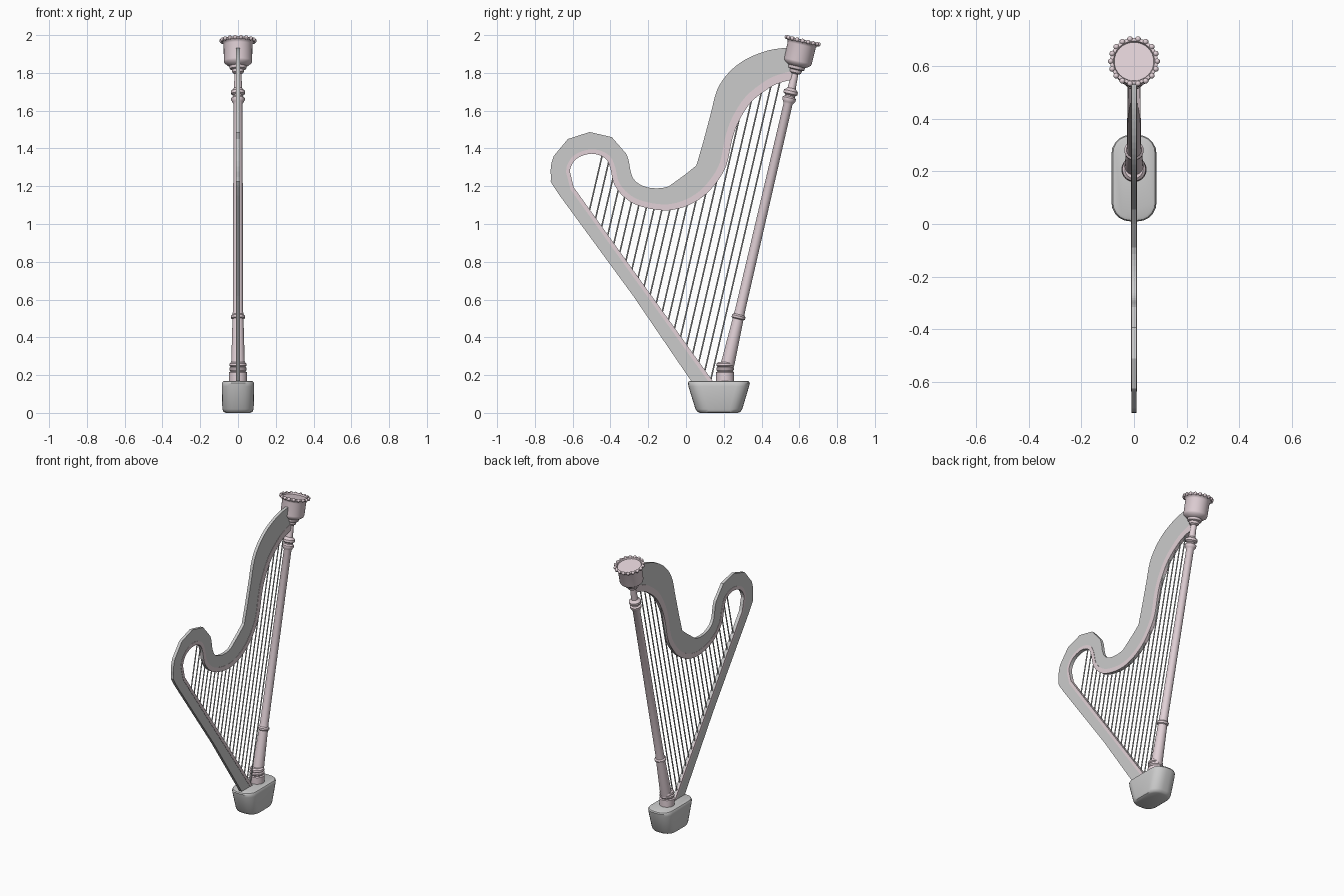
import bpy, bmesh, math
from mathutils import Vector, Matrix
from mathutils.geometry import intersect_line_line_2d

if "Cube" in bpy.data.objects:
    bpy.data.objects.remove(bpy.data.objects["Cube"])

pink = bpy.data.materials.new("pale_pink")
pink.diffuse_color = (0.76, 0.64, 0.68, 1)
pink.use_nodes = True
pink.node_tree.nodes["Principled BSDF"].inputs["Base Color"].default_value = pink.diffuse_color
TILT = math.atan(0.232)
FOOT = Vector((0, 0.2, 0.17))
LEAN = Matrix.Translation(FOOT) @ Matrix.Rotation(-TILT, 4, 'X')


def finish(name, bm, mat=None, smooth=True):
    bmesh.ops.recalc_face_normals(bm, faces=bm.faces)
    me = bpy.data.meshes.new(name)
    bm.to_mesh(me)
    bm.free()
    ob = bpy.data.objects.new(name, me)
    bpy.context.collection.objects.link(ob)
    if mat:
        me.materials.append(mat)
    if smooth:
        bpy.ops.object.select_all(action='DESELECT')
        ob.select_set(True)
        bpy.context.view_layer.objects.active = ob
        bpy.ops.object.shade_smooth_by_angle(angle=math.radians(35))
    return ob


def loft(bm, rings):
    """Skin closed rings of points and cap both ends."""
    rows = [[bm.verts.new(p) for p in r] for r in rings]
    n = len(rows[0])
    for a, b in zip(rows, rows[1:]):
        for i in range(n):
            bm.faces.new((a[i], a[(i + 1) % n], b[(i + 1) % n], b[i]))
    bm.faces.new(rows[0])
    bm.faces.new(rows[-1])


def lathe(name, profile, matrix, n=32):
    bm = bmesh.new()
    loft(bm, [[matrix @ Vector((r * math.cos(t), r * math.sin(t), z))
               for t in (2 * math.pi * i / n for i in range(n))] for r, z in profile])
    return finish(name, bm, pink)


def plate(name, outline, half, mat=None):
    """Flat y-z outline given thickness along x."""
    bm = bmesh.new()
    loft(bm, [[(x, p[0], p[1]) for p in outline] for x in (-half, half)])
    return finish(name, bm, mat, False)


def curve(points, rounded, steps=4):
    """Round off the listed segments of a polyline, keep the rest straight."""
    p = [Vector(q) for q in points]
    out = []
    for i in range(len(p) - 1):
        a, b, c, d = p[max(i - 1, 0)], p[i], p[i + 1], p[min(i + 2, len(p) - 1)]
        out.append(b)
        if i in rounded:
            for t in (k / steps for k in range(1, steps)):
                out.append(0.5 * (2 * b + (c - a) * t + (2 * a - 5 * b + 4 * c - d) * t * t
                                  + (3 * b - a - 3 * c + d) * t ** 3))
    return out + [p[-1]]


# Frame: neck, curl and soundboard arm
outer = [(0.58, 1.935), (0.50, 1.93), (0.415, 1.913), (0.31, 1.868), (0.225, 1.80),
         (0.165, 1.71), (0.13, 1.58), (0.09, 1.43), (0.055, 1.31), (0, 1.265),
         (-0.09, 1.2), (-0.18, 1.19), (-0.25, 1.213), (-0.288, 1.26), (-0.315, 1.37),
         (-0.393, 1.46), (-0.51, 1.487), (-0.625, 1.45), (-0.70, 1.36), (-0.715, 1.25),
         (-0.668, 1.15), (-0.28, 0.62), (0.04, 0.15)]
inner = [(0.565, 1.765), (0.50, 1.748), (0.44, 1.72), (0.345, 1.645), (0.28, 1.545),
         (0.245, 1.45), (0.215, 1.315), (0.165, 1.225), (0.09, 1.145), (-0.01, 1.09),
         (-0.12, 1.072), (-0.245, 1.095), (-0.325, 1.14), (-0.38, 1.21), (-0.402, 1.3),
         (-0.43, 1.35), (-0.5, 1.372), (-0.58, 1.345), (-0.615, 1.28), (-0.595, 1.195),
         (0.155, 0.15)]
pts = curve(inner, range(18))
rim = curve(outer, {0, 1, 2, 3, 4, 5, 10, 11, 12, 13, 18, 19})
plate("harp_frame", rim + pts[::-1], 0.01)

# Pink trim along the inner edge, narrowing towards the arm
offset = []
for i, p in enumerate(pts):
    d = (pts[min(i + 1, len(pts) - 1)] - pts[max(i - 1, 0)]).normalized()
    w = 0.045 - 0.025 * i / (len(pts) - 1)
    offset.append(p + Vector((d.y, -d.x)) * w)
plate("inner_trim", pts + offset[::-1], 0.0118, pink)

# Strings, parallel to the column, from the arm up to the neck
COUNT = 21
direction = Vector((math.sin(TILT), math.cos(TILT)))
bm = bmesh.new()
for k in range(COUNT):
    low = pts[-2].lerp(pts[-1], 0.113 + 0.857 * k / (COUNT - 1))
    start = low + direction * 0.02
    hits = [intersect_line_line_2d(start, start + direction * 3, a, b)
            for a, b in zip(pts[:-2], pts[1:-1])]
    hits = [h for h in hits if h]
    if not hits:
        continue
    top = min(hits, key=lambda h: (h - start).length) + direction * 0.012
    low = low - direction * 0.008
    mid = (low + top) / 2
    bmesh.ops.create_cone(bm, cap_ends=True, segments=8, radius1=0.004, radius2=0.004,
                          depth=(top - low).length,
                          matrix=Matrix.Translation((0, mid.x, mid.y)) @ Matrix.Rotation(-TILT, 4, 'X'))
finish("strings", bm)

# Leaning column with rings
lathe("column", [(0.035, 0.02), (0.036, 0.095), (0.029, 0.335), (0.036, 0.34), (0.037, 0.352),
                 (0.029, 0.36), (0.027, 0.38), (0.024, 1.505), (0.03, 1.515), (0.036, 1.525),
                 (0.036, 1.537), (0.027, 1.545), (0.027, 1.552), (0.038, 1.56), (0.038, 1.575),
                 (0.028, 1.583), (0.022, 1.59), (0.016, 1.70)], LEAN)

# Upright collar at the column foot
lathe("column_collar", [(0.048, -0.02), (0.048, 0.045), (0.04, 0.05), (0.046, 0.058),
                        (0.046, 0.068), (0.039, 0.074), (0.046, 0.08), (0.044, 0.092),
                        (0.034, 0.1)], Matrix.Translation(FOOT + Vector((0, 0.007, 0))))

# Crown cup with recessed top
lathe("crown", [(0.02, 1.668), (0.03, 1.675), (0.033, 1.69), (0.043, 1.695), (0.046, 1.71),
                (0.056, 1.715), (0.072, 1.728), (0.075, 1.738), (0.076, 1.825), (0.08, 1.835),
                (0.09, 1.842), (0.09, 1.852), (0.078, 1.854), (0.075, 1.844)], LEAN)

# Beads around the crown rim
bm = bmesh.new()
for k in range(18):
    t = 2 * math.pi * k / 18
    bmesh.ops.create_uvsphere(bm, u_segments=10, v_segments=8, radius=0.011,
                              matrix=LEAN @ Matrix.Translation((0.088 * math.cos(t), 0.088 * math.sin(t), 1.848)))
finish("crown_beads", bm, pink)


# Base block: rounded sections tapering front to back
def section(z, y0, y1, hx, r):
    cy, hy = (y0 + y1) / 2, (y1 - y0) / 2
    ring = []
    for q, (sx, sy) in enumerate(((1, 1), (-1, 1), (-1, -1), (1, -1))):
        for j in range(6):
            t = math.pi / 2 * (q + j / 5)
            ring.append((sx * (hx - r) + r * math.cos(t), cy + sy * (hy - r) + r * math.sin(t), z))
    return ring


bm = bmesh.new()
loft(bm, [section(0, 0.072, 0.275, 0.066, 0.05), section(0.006, 0.06, 0.288, 0.077, 0.06),
          section(0.02, 0.05, 0.298, 0.083, 0.066), section(0.14, 0.013, 0.334, 0.086, 0.07),
          section(0.158, 0.01, 0.338, 0.085, 0.07), section(0.166, 0.014, 0.334, 0.08, 0.066),
          section(0.17, 0.024, 0.324, 0.07, 0.056)])
finish("base", bm)
